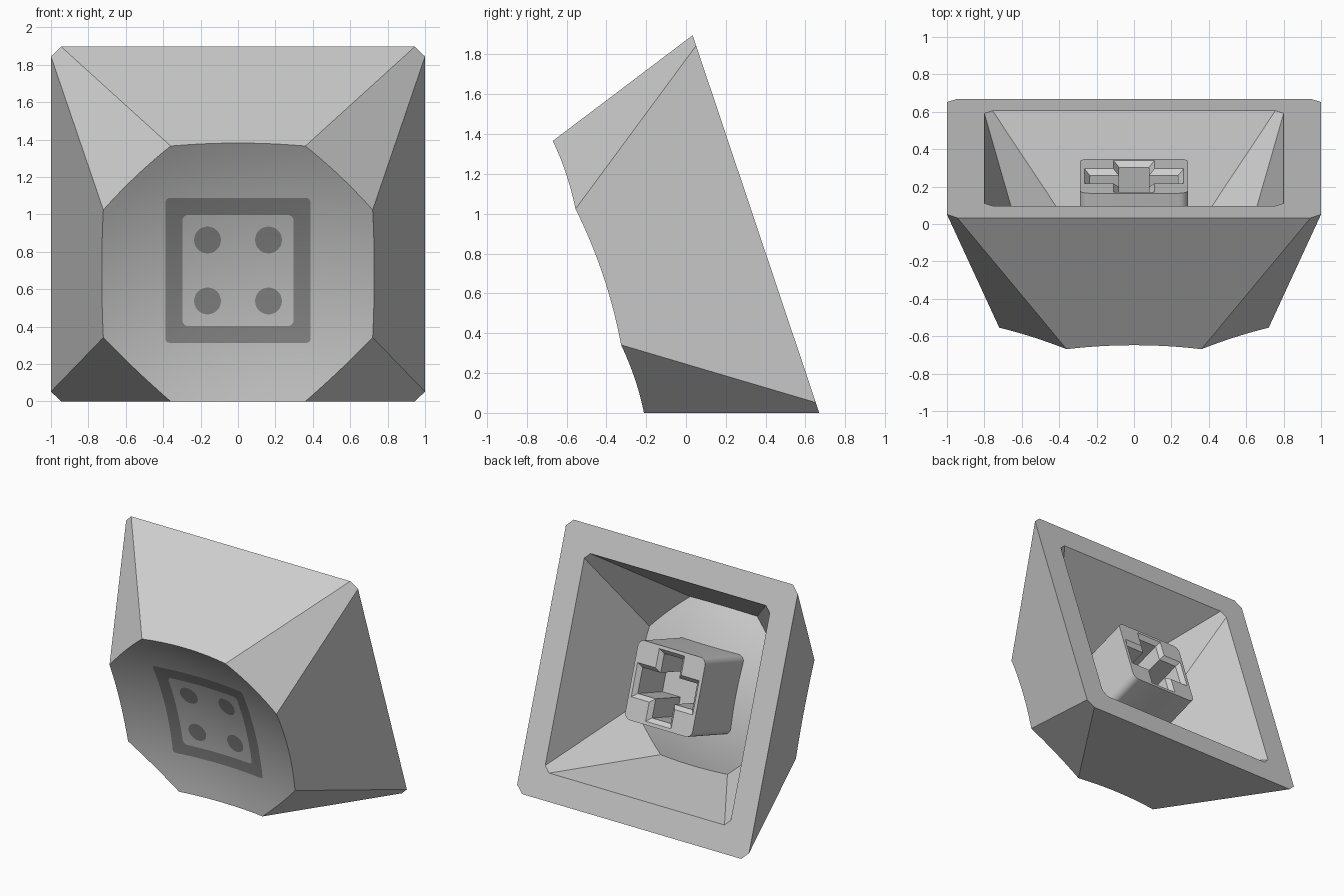
import bpy, bmesh, math
from mathutils import Matrix, Vector

if "Cube" in bpy.data.objects:
    bpy.data.objects.remove(bpy.data.objects["Cube"])

H, R = 0.835, 2.45                 # cap height at the dish corners, dish radius
RC = math.hypot(0.36, 0.72)        # distance of the dish corners from the axis
A = math.atan(0.28 / H)            # the cap rests on one sloping side
C, S = math.cos(A), math.sin(A)
CN = H + math.sqrt(R * R - RC * RC)     # height of the dish sphere centre
YC = (0.72 * S + H * C - S) / 2
# cap space (x, up the base, outwards) to world space
TILT = Matrix(((1, 0, 0, 0), (0, -S, -C, YC), (0, C, -S, C), (0, 0, 0, 1)))


def material(name, grey):
    m = bpy.data.materials.new(name)
    m.diffuse_color = (grey, grey, grey, 1)
    m.use_nodes = True
    m.node_tree.nodes["Principled BSDF"].inputs["Base Color"].default_value = m.diffuse_color
    return m


BODY = material("light_grey", 0.62)
MARK = material("dark_grey", 0.27)


def finish(name, bm, mat, matrix=None):
    bmesh.ops.recalc_face_normals(bm, faces=bm.faces)
    if matrix:
        bm.transform(matrix)
    me = bpy.data.meshes.new(name)
    bm.to_mesh(me)
    bm.free()
    me.materials.append(mat)
    ob = bpy.data.objects.new(name, me)
    bpy.context.collection.objects.link(ob)
    bpy.ops.object.select_all(action='DESELECT')
    bpy.context.view_layer.objects.active = ob
    ob.select_set(True)
    bpy.ops.object.shade_smooth_by_angle(angle=math.radians(30))
    return ob


def bridge(bm, a, b):
    n = len(a)
    for i in range(n):
        j = (i + 1) % n
        bm.faces.new((a[i], a[j], b[j], b[i]))


def octagon(a, b):
    return [Vector(p) for p in ((a, b), (-a, b), (-b, a), (-b, -a),
                                (-a, -b), (a, -b), (b, -a), (b, a))]


def dish(p):
    return CN - math.sqrt(R * R - p.length_squared)


def skin(bm, k):
    """Octagonal frustum with a dished end, scaled by k; returns its base loop."""
    low, top = octagon(0.945, 1.0), octagon(0.36, 0.72)
    seg, rings = 14, 14
    base = [bm.verts.new((k * p.x, k * p.y, 0)) for p in low]
    edge = []
    for i in range(8):
        j = (i + 1) % 8
        for s in range(seg):
            t, n = s / seg, H
            for _ in range(12):          # meet of the flat side and the dish
                p = low[i].lerp(low[j], t).lerp(top[i].lerp(top[j], t), n / H)
                n = dish(p)
            edge.append(p)
    loops = []
    for r in range(rings, 0, -1):
        pts = [p * r / rings for p in edge]
        loops.append([bm.verts.new((k * p.x, k * p.y, k * dish(p))) for p in pts])
    for a, b in zip(loops, loops[1:]):
        bridge(bm, a, b)
    mid = bm.verts.new((0, 0, k * dish(Vector((0, 0)))))
    last, rim = loops[-1], loops[0]
    for i in range(len(last)):
        bm.faces.new((last[i], last[(i + 1) % len(last)], mid))
    for i in range(8):
        run = [rim[(i * seg + s) % len(rim)] for s in range(seg + 1)]
        bm.faces.new([base[(i + 1) % 8], base[i]] + run)
    return base


def round_square(half, r, arc, side):
    """Rounded square outline with subdivided sides."""
    pts = []
    for q in range(4):
        rot = Matrix.Rotation(q * math.pi / 2, 2)
        for i in range(arc + 1):
            t = math.pi / 2 * i / arc
            pts.append(rot @ Vector((half - r + r * math.cos(t), half - r + r * math.sin(t))))
        for i in range(1, side):
            pts.append(rot @ Vector(((half - r) * (1 - 2 * i / side), half)))
    return pts


# hollow cap
bm = bmesh.new()
bridge(bm, skin(bm, 1.0), skin(bm, 0.8))
finish("cap_shell", bm, BODY, TILT)


# stem with a cross socket that has a bevelled mouth
def cross(inset):
    w, h, l = 0.11 - inset, 0.125 - inset, 0.265 - inset
    return ((w, l), (-w, l), (-w, h), (-l, h), (-l, -h), (-w, -h),
            (-w, -l), (w, -l), (w, -h), (l, -h), (l, h), (w, h))


bm = bmesh.new()


def ring(pts, z):
    return [bm.verts.new((p[0], p[1], z)) for p in pts]


outline = round_square(0.29, 0.05, 6, 1)
front, back = ring(outline, 0.10), ring(outline, 0.64)
bridge(bm, front, back)
bm.faces.new(back)
mouth, throat, floor = ring(cross(0), 0.10), ring(cross(0.03), 0.13), ring(cross(0.03), 0.45)
bridge(bm, mouth, throat)
bridge(bm, throat, floor)
bm.faces.new(floor)
rim_edges = [bm.edges.get((l[i], l[i - 1])) for l in (front, mouth) for i in range(len(l))]
bmesh.ops.triangle_fill(bm, use_beauty=True, use_dissolve=True, edges=rim_edges)
finish("stem", bm, BODY, TILT)

# painted marks laid on the dish
CENTRE = TILT @ Vector((0, 0, CN))


def on_dish(bm, x, z):
    d2 = x * x + (z - CENTRE.z) ** 2
    return bm.verts.new((x, CENTRE.y + math.sqrt((R - 0.004) ** 2 - d2), z))


def face_front(ob):
    if ob.data.polygons[0].normal.y > 0:
        ob.data.flip_normals()


MZ = 0.70
bm = bmesh.new()
loops = [[on_dish(bm, p.x, MZ + p.y) for p in round_square(h, r, 4, 10)]
         for h, r in ((0.387, 0.02), (0.342, 0.025), (0.297, 0.03))]
bridge(bm, loops[0], loops[1])
bridge(bm, loops[1], loops[2])
face_front(finish("square_mark", bm, MARK))

for sx, sx_name in ((-1, "left"), (1, "right")):
    for sz, sz_name in ((-1, "lower"), (1, "upper")):
        bm = bmesh.new()
        cx, cz = sx * 0.163, MZ + sz * 0.163
        hub = on_dish(bm, cx, cz)
        rim = [on_dish(bm, cx + 0.072 * math.cos(i * math.pi / 12),
                       cz + 0.072 * math.sin(i * math.pi / 12)) for i in range(24)]
        for i in range(24):
            bm.faces.new((hub, rim[i], rim[(i + 1) % 24]))
        face_front(finish(f"{sz_name}_{sx_name}_dot", bm, MARK))
